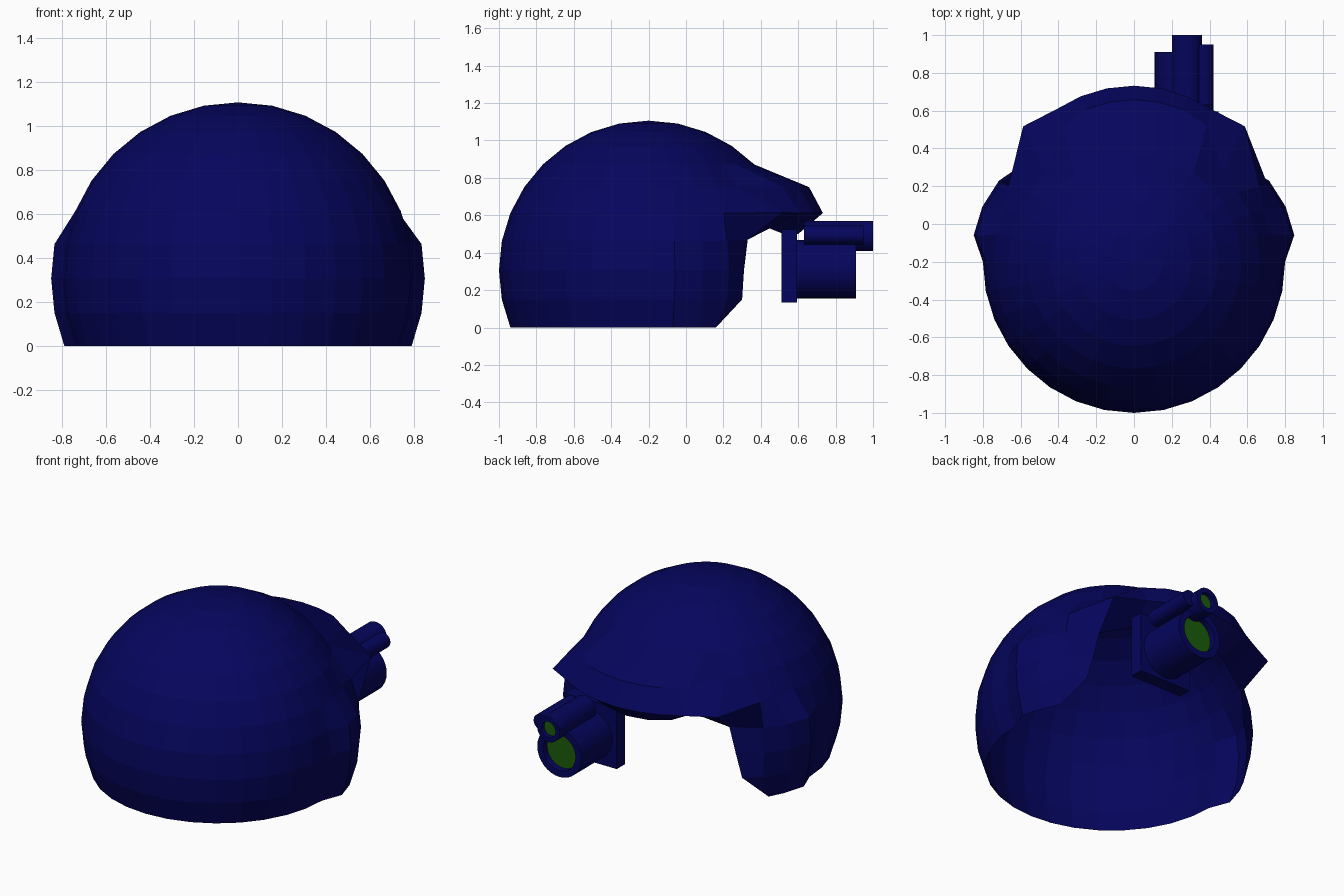
import bpy, bmesh, math

if "Cube" in bpy.data.objects:
    bpy.data.objects.remove(bpy.data.objects["Cube"])

def material(name, rgb):
    m = bpy.data.materials.new(name)
    m.diffuse_color = (*rgb, 1)
    m.use_nodes = True
    m.node_tree.nodes["Principled BSDF"].inputs["Base Color"].default_value = m.diffuse_color
    return m

NAVY = material("navy", (0.0015, 0.0015, 0.11))
GREEN = material("lens green", (0.011, 0.105, 0.003))

def finish(bm, name, mats):
    me = bpy.data.meshes.new(name)
    bm.to_mesh(me)
    bm.free()
    for m in mats:
        me.materials.append(m)
    ob = bpy.data.objects.new(name, me)
    bpy.context.collection.objects.link(ob)
    return ob

# Helmet shell: a 32-sided sphere grid with pulled-out brim and cheek guards
STEP, R, CY, CZ = math.radians(11.25), 0.8, -0.2, 0.306
PULLED = {  # (column from the face side, row): x, y, z
    (3, 3): (0.385, 0.52, 0.75),      # brim crease end
    (4, 2): (0.587, 0.517, 0.615),    # brim corner
    (5, 2): (0.665, 0.20, 0.612),     # top of cheek guard
    (1, 1): (0.13, 0.575, 0.5),       # under brim
    (2, 1): (0.25, 0.51, 0.505),
    (3, 1): (0.35, 0.42, 0.54),
    (4, 1): (0.54, 0.33, 0.47),       # cheek front edge
    (4, 0): (0.57, 0.31, 0.306),
    (4, -1): (0.61, 0.30, 0.15),
    (5, -2): (0.70, 0.16, 0.0),
}

def shell_point(k, j):
    a, side = abs(k), (1 if k >= 0 else -1)
    if (a, j) in PULLED:
        x, y, z = PULLED[(a, j)]
        return side * x, y, z
    r = R * math.cos(j * STEP)
    x, y, z = r * math.sin(a * STEP), CY + r * math.cos(a * STEP), CZ + R * math.sin(j * STEP)
    if j in (2, 3) and a <= 3:        # brim
        y += 0.193
    elif j == 1 and a == 0:           # brim underside
        y, z = y + 0.015, 0.5
    elif j <= 1 and 5 <= a <= 7:      # cheek guards
        x, y = x + (0.05 if a == 5 else 0.064), y - 0.015
    return side * x, y, max(z, 0)

bm = bmesh.new()
top = bm.verts.new((0, CY, CZ + R))
grid = {(k, j): bm.verts.new(shell_point(k, j)) for k in range(-15, 17) for j in range(-2, 8)}
for k in range(-15, 17):
    n = k + 1 if k < 16 else -15
    bm.faces.new((grid[n, 7], grid[k, 7], top))
    for j in range(-2, 7):
        if -4 <= k < 4 and j < 1:     # face opening
            continue
        corners = [(n, j), (k, j), (k, j + 1), (n, j + 1)]
        corners = [c for c in corners if not (abs(c[0]) == 4 and c[1] == -2)]
        bm.faces.new([grid[c] for c in corners])
bmesh.ops.delete(bm, geom=[v for v in bm.verts if not v.link_faces], context='VERTS')
finish(bm, "helmet_shell", [NAVY])

# Tubes along y, optionally with a recessed lens at the far end
def tube(name, x, z, r, y0, y1, lens=0.0, recess=0.0, n=32):
    bm = bmesh.new()
    profile = [(r, y0), (r, y1)]
    if lens:
        profile += [(lens, y1), (lens, y1 - recess)]
    rings = [[bm.verts.new((x + pr * math.cos(i * math.tau / n), py,
                            z + pr * math.sin(i * math.tau / n))) for i in range(n)]
             for pr, py in profile]
    for lo, hi in zip(rings, rings[1:]):
        for i in range(n):
            m = (i + 1) % n
            bm.faces.new((lo[i], hi[i], hi[m], lo[m]))
    bm.faces.new(rings[0])
    end = bm.faces.new(rings[-1][::-1])
    bmesh.ops.recalc_face_normals(bm, faces=bm.faces[:])
    if lens:
        end.material_index = 1
    ob = finish(bm, name, [NAVY, GREEN])
    bpy.context.view_layer.objects.active = ob
    ob.select_set(True)
    bpy.ops.object.shade_smooth_by_angle(angle=math.radians(30))
    ob.select_set(False)

tube("main_scope", 0.265, 0.312, 0.157, 0.59, 0.91, lens=0.115, recess=0.04)
tube("small_scope", 0.28, 0.49, 0.08, 0.63, 1.0, lens=0.05, recess=0.03)
tube("side_rod", 0.37, 0.495, 0.05, 0.63, 0.95, n=24)

# Mounting plate hanging under the brim
bm = bmesh.new()
bmesh.ops.create_cube(bm, size=1)
for v in bm.verts:
    v.co = (0.262 + v.co.x * 0.37, 0.552 + v.co.y * 0.085, 0.33 + v.co.z * 0.39)
finish(bm, "mount_plate", [NAVY])
